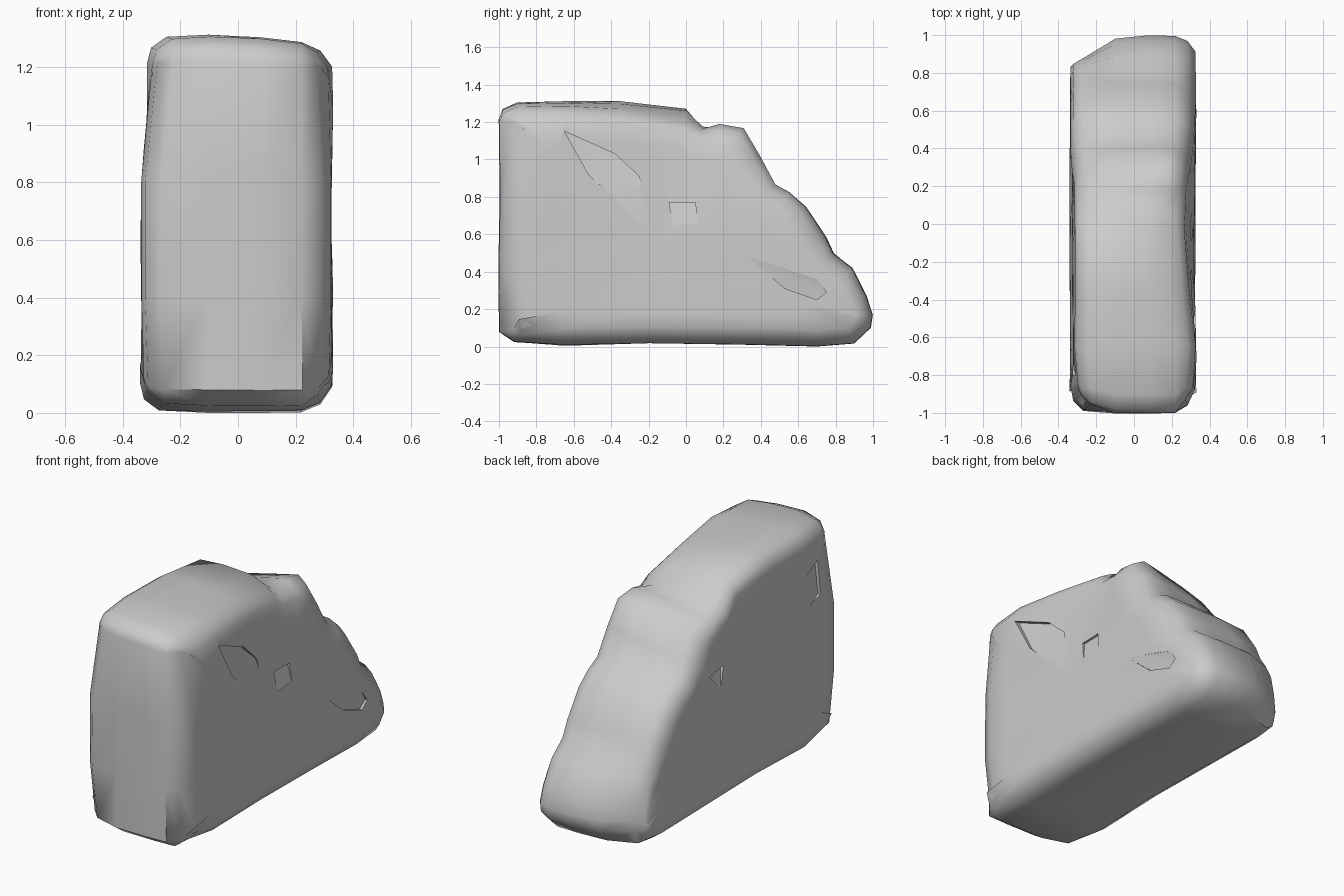
import bpy, bmesh, math
from mathutils import Vector, noise

if "Cube" in bpy.data.objects:
    bpy.data.objects.remove(bpy.data.objects["Cube"])

# Side silhouette (y, z), counter-clockwise from the bottom front
profile = [(-1, .08), (-.92, .025), (-.65, .005), (-.2, .015), (.3, .008), (.7, .0),
           (.9, .015), (.99, .1), (1, .17), (.965, .27), (.89, .42), (.79, .5),
           (.75, .59), (.64, .75), (.55, .83), (.48, .87), (.40, 1.02), (.31, 1.17),
           (.18, 1.19), (.09, 1.2), (0, 1.285), (-.35, 1.31), (-.65, 1.31),
           (-.9, 1.305), (-.98, 1.27), (-1, 1.22), (-.997, .8), (-1, .4)]
P = [Vector(p) for p in profile]
N = len(P)


def clamp(v):
    return max(0, min(1, v))


def inset(d):
    """Profile moved inward by d; front edge and slope are worn rounder."""
    out = []
    for i, p in enumerate(P):
        t = (P[(i + 1) % N] - P[i - 1]).normalized()
        k = 1.4 if p.x < -.9 or (p.x > .3 and p.y > .3) else 1
        out.append(p + Vector((-t.y, t.x)) * d * k)
    return out


def shape(x, y, z):
    """Weathering of the plain block."""
    # lowered left shoulder of the slope
    slope = clamp(1 - abs(y - .28) / .33) * clamp((z - .7) / .3)
    dz = .11 * slope * clamp((.2 - x) / .4)
    # top falls away to the right, flank leans in below it
    mid = clamp(1.3 - abs(y) / .45)
    if y < .15:
        dz += .06 * clamp(x / .25) * clamp((z - 1.1) / .15) * (.4 + .6 * clamp(mid))
    dx = 0
    if x > .15:
        dx -= .06 * clamp(mid) * clamp((z - .4) / .8)
    # flank lean on the left
    if x < -.2:
        dx += .02 * clamp((z - .9) / .3) - .008 * clamp(1 - z)
    # narrowed tail and blunted front corners
    if y > .8:
        y -= .14 * (y - .8) / .2 * clamp((-x - .07) / .23)
    if y < -.85 and abs(x) > .24 and (z > 1.15 or z < .13):
        y += .03
        dx -= math.copysign(.015, x)
    n = noise.noise_vector(Vector((x, y, z)) * 2.7)
    return Vector((x + dx + n.x * .008, y + n.y * .006, max(0, z - dz + n.z * .006)))


# Boulder: layers across the width, (x, inset)
layers = [(-.325, None), (-.333, .10), (-.318, .045), (-.265, .008), (-.1, 0), (.08, 0),
          (.22, .003), (.285, .03), (.325, .09), (.327, None)]
bm = bmesh.new()
rings = []
for x, d in layers:
    if d is None:
        ring = [p.lerp(Vector((-.15, .55)), .3) for p in P]
    else:
        ring = inset(d)
    rings.append([bm.verts.new(shape(x, p.x, p.y)) for p in ring])
for a, b in zip(rings, rings[1:]):
    for i in range(N):
        j = (i + 1) % N
        bm.faces.new((a[i], a[j], b[j], b[i]))
for ring, x in ((rings[0], -.325), (rings[-1], .318)):
    c = bm.verts.new((x, -.15, .55))
    for i in range(N):
        bm.faces.new((ring[i], ring[(i + 1) % N], c))
bmesh.ops.triangulate(bm, faces=bm.faces[:])
bmesh.ops.recalc_face_normals(bm, faces=bm.faces[:])
me = bpy.data.meshes.new("boulder")
bm.to_mesh(me)
bm.free()
boulder = bpy.data.objects.new("boulder", me)
bpy.context.collection.objects.link(boulder)


def chip(name, side, pts):
    """Wedge-shaped flake cut from a flank; pts are (y, z, depth)."""
    b = bmesh.new()
    for y, z, d in pts:
        # depth is measured from the actual flank surface
        hit, loc, nor, idx = boulder.ray_cast((side, y, z), (-side, 0, 0))
        surf = loc.x if hit else side * .325
        b.verts.new((side * .45, y, z))
        b.verts.new((surf - side * d, y, z))
    bmesh.ops.convex_hull(b, input=b.verts[:])
    loose = [v for v in b.verts if not v.link_faces]
    bmesh.ops.delete(b, geom=loose, context='VERTS')
    bmesh.ops.recalc_face_normals(b, faces=b.faces[:])
    m = bpy.data.meshes.new(name)
    b.to_mesh(m)
    b.free()
    ob = bpy.data.objects.new(name, m)
    bpy.context.collection.objects.link(ob)
    ob.hide_render = True
    mod = boulder.modifiers.new(name, 'BOOLEAN')
    mod.operation = 'DIFFERENCE'
    mod.solver = 'EXACT'
    mod.object = ob
    # Bake the cut, then drop the cutter
    bpy.context.view_layer.update()
    dg = bpy.context.evaluated_depsgraph_get()
    cut = bpy.data.meshes.new_from_object(boulder.evaluated_get(dg))
    boulder.modifiers.clear()
    if len(cut.polygons) > 200:
        boulder.data = cut
    bpy.context.view_layer.update()
    bpy.data.objects.remove(ob)


# Flakes missing from both flanks
bpy.context.view_layer.update()
chip("upper_chip_cutter", 1, [(-.65, 1.15, .03), (-.38, 1.03, .03), (-.25, .91, .012),
                              (-.24, .86, .002), (-.32, .81, -.003), (-.47, .87, .002), (-.52, .92, .015)])
chip("small_chip_cutter", 1, [(-.09, .77, .015), (.05, .77, .015), (.06, .66, .001), (-.07, .65, .001)])
chip("lower_chip_cutter", 1, [(.33, .48, .0), (.7, .36, .0), (.75, .29, .012),
                              (.7, .25, .015), (.53, .31, .012)])
chip("left_front_chip_cutter", -1, [(-.8, 1.1, .02), (-.68, 1.05, .0), (-.7, .86, .0), (-.8, .9, .015)])
chip("left_slope_chip_cutter", -1, [(.1, .82, .02), (.24, .8, .02), (.14, .7, .0)])

# Smooth shading with crisp chip edges
bpy.context.view_layer.objects.active = boulder
boulder.select_set(True)
bpy.ops.object.shade_smooth_by_angle(angle=math.radians(50))
